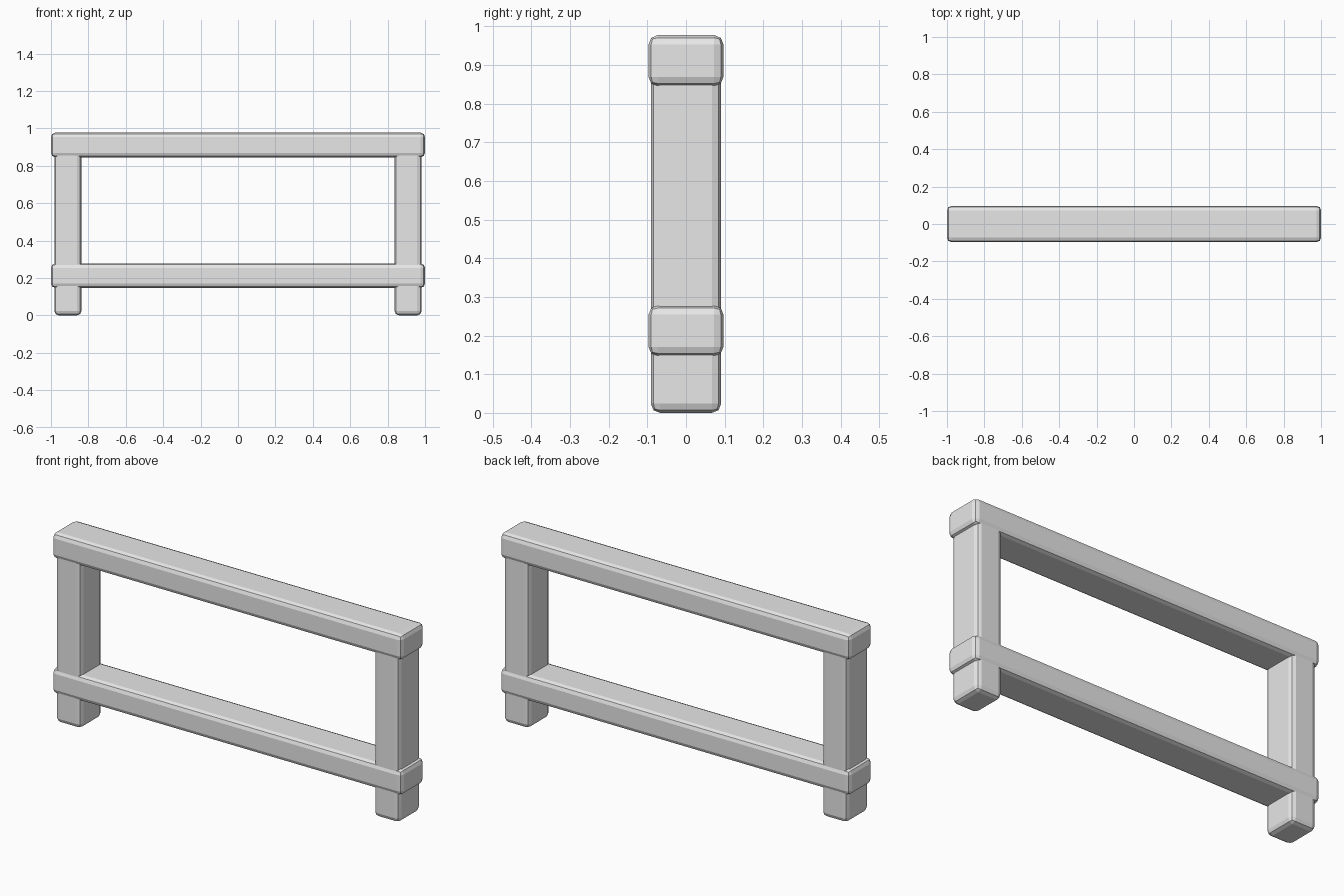
import bpy

if "Cube" in bpy.data.objects:
    bpy.data.objects.remove(bpy.data.objects["Cube"])

grey = bpy.data.materials.new("plain_grey")
grey.diffuse_color = (0.8, 0.8, 0.8, 1.0)
grey.use_nodes = True
grey.node_tree.nodes["Principled BSDF"].inputs["Base Color"].default_value = grey.diffuse_color


def beam(name, low, high, bevel=0.024):
    """Box between two corners with rounded, faceted edges."""
    centre = [(a + b) / 2 for a, b in zip(low, high)]
    bpy.ops.mesh.primitive_cube_add(size=1, location=centre)
    obj = bpy.context.object
    obj.name = name
    obj.scale = [b - a for a, b in zip(low, high)]
    bpy.ops.object.transform_apply(location=False, rotation=False, scale=True)
    mod = obj.modifiers.new("rounded_edges", 'BEVEL')
    mod.width = bevel
    mod.segments = 2
    mod.limit_method = 'NONE'
    obj.data.materials.append(grey)
    return obj


# Horizontal rails, slightly proud of the posts
for name, z0, z1 in (("top_rail", 0.845, 0.977), ("lower_rail", 0.147, 0.278)):
    beam(name, (-1.0, -0.097, z0), (1.0, 0.097, z1))

# Upright posts, running up into the top rail
for name, x0, x1 in (("left_post", -0.982, -0.837), ("right_post", 0.837, 0.982)):
    beam(name, (x0, -0.091, 0.0), (x1, 0.091, 0.93))
